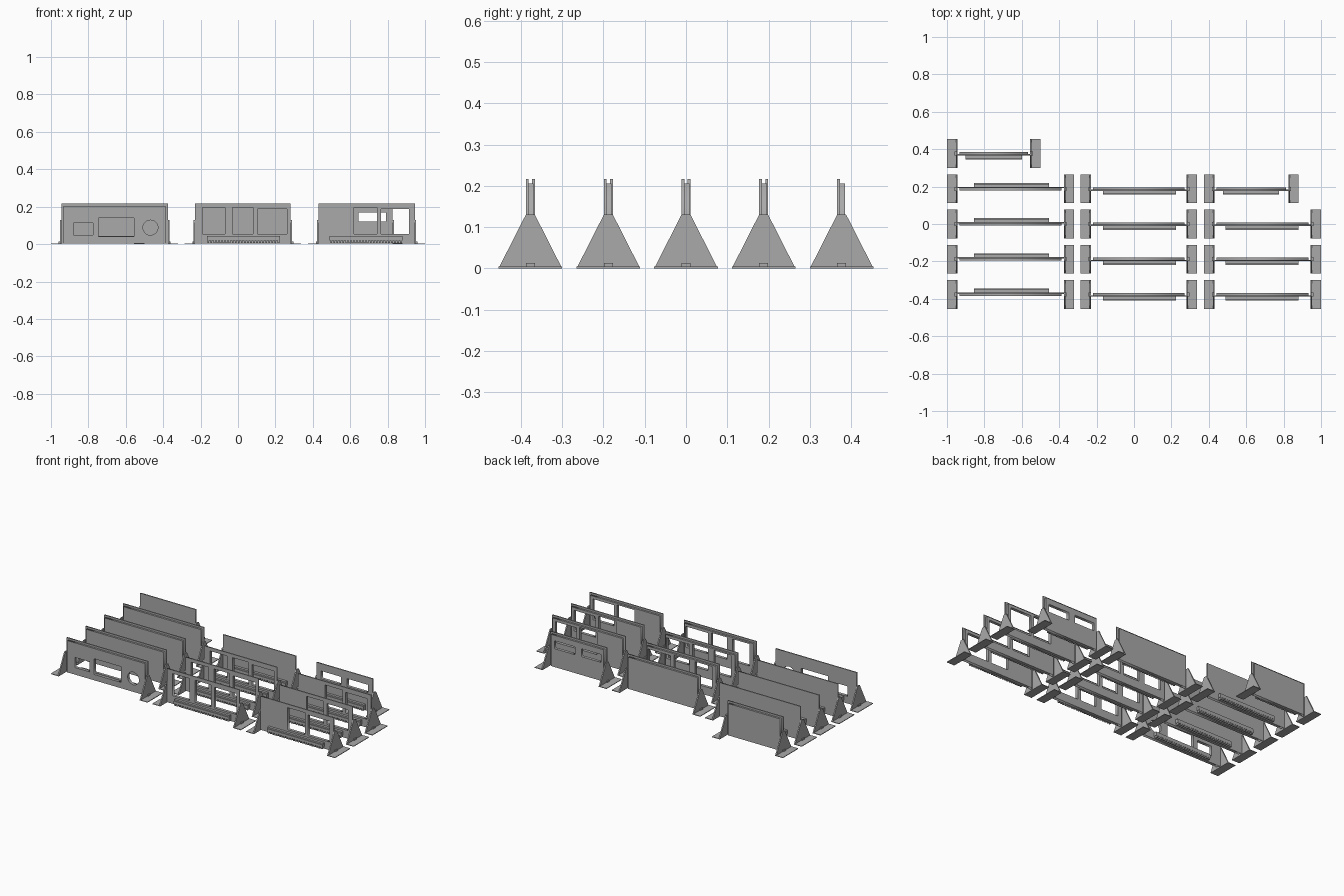
import bpy, bmesh, math

if "Cube" in bpy.data.objects:
    bpy.data.objects.remove(bpy.data.objects["Cube"])

grey = bpy.data.materials.new("plain_grey")
grey.diffuse_color = (0.4, 0.4, 0.4, 1)
grey.use_nodes = True
grey.node_tree.nodes["Principled BSDF"].inputs["Base Color"].default_value = grey.diffuse_color


def add_box(bm, x0, x1, y0, y1, z0, z1):
    v = bmesh.ops.create_cube(bm, size=1)["verts"]
    for p in v:
        p.co = ((x0 + x1) / 2 + p.co.x * (x1 - x0),
                (y0 + y1) / 2 + p.co.y * (y1 - y0),
                (z0 + z1) / 2 + p.co.z * (z1 - z0))


def finish(bm, name):
    bmesh.ops.recalc_face_normals(bm, faces=bm.faces[:])
    me = bpy.data.meshes.new(name)
    bm.to_mesh(me)
    bm.free()
    me.materials.append(grey)
    ob = bpy.data.objects.new(name, me)
    bpy.context.collection.objects.link(ob)


def rect(x0, x1, z0, z1):
    return [(x0, z0), (x1, z0), (x1, z1), (x0, z1)]


def circle(x, z, r, n=24):
    return [(x + r * math.cos(2 * math.pi * i / n), z + r * math.sin(2 * math.pi * i / n)) for i in range(n)]


# Upright board in the XZ plane with cut-out openings
def board(name, outer, holes, y0, y1):
    cu = bpy.data.curves.new(name, "CURVE")
    cu.dimensions = "2D"
    cu.fill_mode = "BOTH"
    cu.extrude = abs(y1 - y0) / 2
    for loop in [outer] + holes:
        s = cu.splines.new("POLY")
        s.points.add(len(loop) - 1)
        for p, (x, z) in zip(s.points, loop):
            p.co = (x, z, 0, 1)
        s.use_cyclic_u = True
    ob = bpy.data.objects.new(name, cu)
    ob.rotation_euler.x = math.pi / 2
    ob.location.y = (y0 + y1) / 2
    bpy.context.collection.objects.link(ob)
    bpy.ops.object.select_all(action="DESELECT")
    ob.select_set(True)
    bpy.context.view_layer.objects.active = ob
    bpy.ops.object.convert(target="MESH")
    ob = bpy.context.view_layer.objects.active
    ob.data.materials.clear()
    ob.data.materials.append(grey)


# End stand: flat foot, triangular gusset and a small socket block
def stand(x, side, c):
    bm = bmesh.new()
    add_box(bm, *sorted((x, x + side * 0.055)), c - 0.077, c + 0.077, 0, 0.004)
    outline = [(-0.076, 0.002), (0.076, 0.002), (0.011, 0.13), (-0.011, 0.13)]
    f = bm.faces.new([bm.verts.new((x, c + y, z)) for y, z in outline])
    ext = bmesh.ops.extrude_face_region(bm, geom=[f])["geom"]
    for v in ext:
        if isinstance(v, bmesh.types.BMVert):
            v.co.x += side * 0.008
    add_box(bm, *sorted((x, x + side * 0.014)), c - 0.011, c + 0.011, 0.003, 0.013)
    finish(bm, "end_stand")


# Low shelf with a row of small teeth underneath
def shelf(x0, x1, c, face):
    bm = bmesh.new()
    near, far = c + face * 0.01, c + face * 0.031
    add_box(bm, x0, x1, *sorted((near, far)), 0.018, 0.034)
    add_box(bm, x0, x1, *sorted((near, far - face * 0.004)), 0.034, 0.043)
    n = 24
    step = (x1 - x0) / n
    for i in range(n):
        a = x0 + i * step + step * 0.2
        add_box(bm, a, a + step * 0.6, *sorted((near, far)), 0.006, 0.018)
    finish(bm, "low_shelf")


# Complete partition: sheet on the shelf side, backing on the other
def partition(x0, x1, c, face, shelf_x, holes):
    a, b = x0 + 0.055, x1 - 0.055
    board("sheet_panel", rect(a, b, 0.003, 0.217), holes, c + face * 0.004, c + face * 0.011)
    board("backing_panel", rect(a + 0.012, b - 0.012, 0.003, 0.205), holes,
          c + face * 0.004, c - face * 0.008)
    stand(a, -1, c)
    stand(b, 1, c)
    shelf(*shelf_x, c, face)


rows = [-0.377, -0.188, 0, 0.188, 0.377]
ports = [rect(-0.88, -0.775, 0.048, 0.112), rect(-0.745, -0.555, 0.04, 0.14), circle(-0.468, 0.088, 0.04)]
triple = [rect(-0.19, -0.07, 0.055, 0.195), rect(-0.03, 0.08, 0.055, 0.195), rect(0.105, 0.262, 0.055, 0.187)]
double = [rect(0.62, 0.743, 0.055, 0.195), rect(0.765, 0.915, 0.055, 0.187)]
small = [rect(0.46, 0.6, 0.12, 0.17), rect(0.645, 0.79, 0.12, 0.17)]

for i, c in enumerate(rows[:4]):
    # left column, shelves at the back
    partition(-1, -0.32, c, 1, (-0.855, -0.455), ports if i == 0 else [])
    # middle column
    partition(-0.285, 0.337, c, -1, (-0.167, 0.224), triple if i < 3 else [])
    # right column, short one at the rear
    if i < 3:
        partition(0.375, 1, c, -1, (0.49, 0.88), double)
    else:
        partition(0.375, 0.88, c, -1, (0.475, 0.775), small)

# single short partition in the last row
partition(-1, -0.5, rows[4], -1, (-0.9, -0.6), [])
